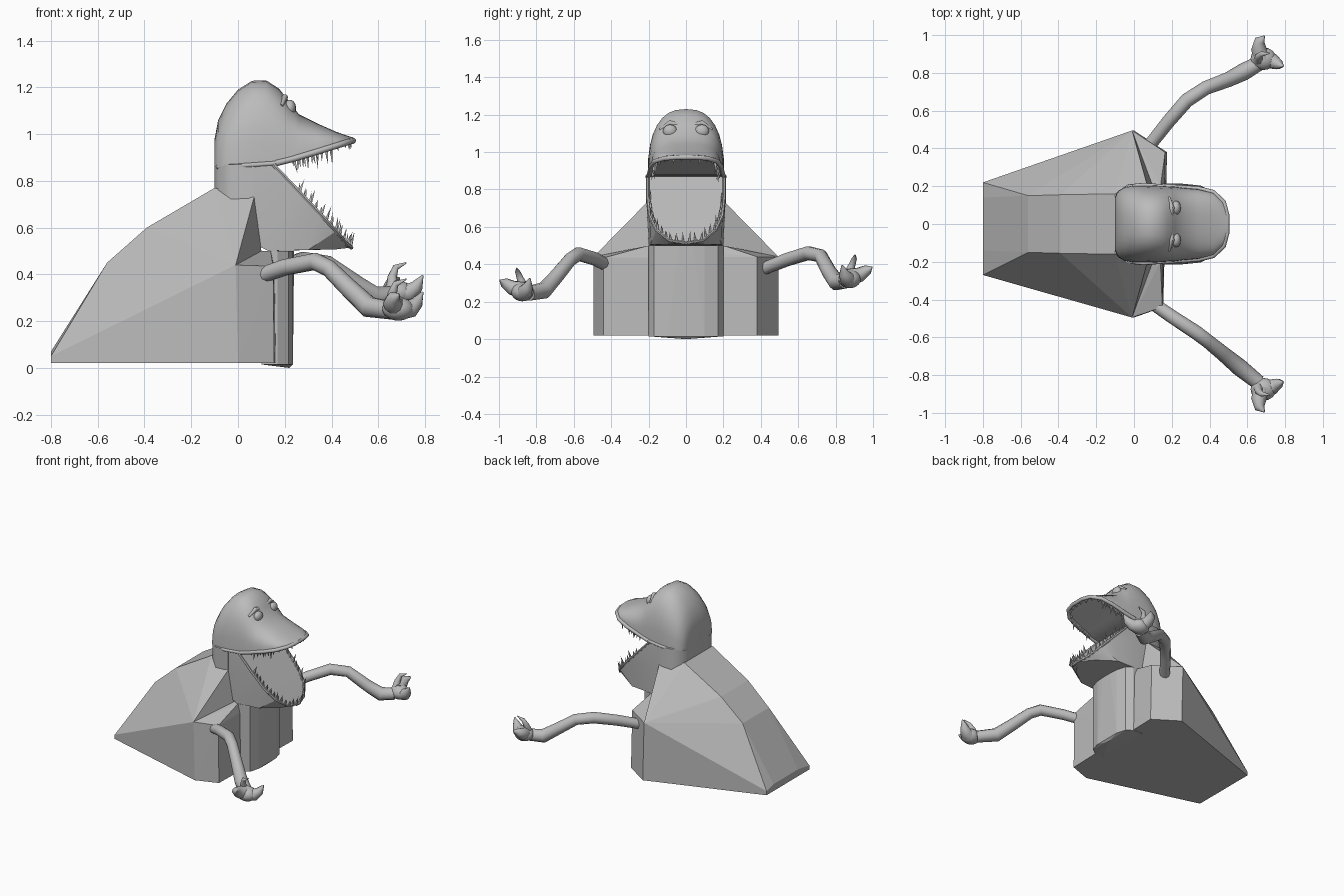
import bpy, bmesh, math, random
from mathutils import Vector

if "Cube" in bpy.data.objects:
    bpy.data.objects.remove(bpy.data.objects["Cube"])
random.seed(4)

grey = bpy.data.materials.new("plain grey")
grey.diffuse_color = (0.5, 0.5, 0.5, 1)
grey.use_nodes = True
grey.node_tree.nodes["Principled BSDF"].inputs["Base Color"].default_value = grey.diffuse_color


def finish(obj, smooth=None):
    obj.data.materials.append(grey)
    bpy.ops.object.select_all(action='DESELECT')
    obj.select_set(True)
    bpy.context.view_layer.objects.active = obj
    if obj.type == 'CURVE':
        bpy.ops.object.convert(target='MESH')
    if smooth:
        bpy.ops.object.shade_smooth_by_angle(angle=math.radians(smooth))
    return obj


def from_bmesh(name, bm, smooth=None):
    bmesh.ops.recalc_face_normals(bm, faces=bm.faces)
    me = bpy.data.meshes.new(name)
    bm.to_mesh(me)
    bm.free()
    obj = bpy.data.objects.new(name, me)
    bpy.context.collection.objects.link(obj)
    return finish(obj, smooth)


def hull(name, pts, smooth=None):
    bm = bmesh.new()
    for p in pts:
        bm.verts.new(p)
    bmesh.ops.convex_hull(bm, input=bm.verts[:])
    loose = [v for v in bm.verts if not v.link_faces]
    bmesh.ops.delete(bm, geom=loose, context='VERTS')
    bmesh.ops.dissolve_limit(bm, angle_limit=0.01, verts=bm.verts[:], edges=bm.edges[:])
    return from_bmesh(name, bm, smooth)


def tube(name, pts, radii, smooth=50, res=3):
    cu = bpy.data.curves.new(name, 'CURVE')
    cu.dimensions = '3D'
    cu.bevel_depth = 1.0
    cu.bevel_resolution = res
    cu.use_fill_caps = True
    sp = cu.splines.new('POLY')
    sp.points.add(len(pts) - 1)
    for p, co, r in zip(sp.points, pts, radii):
        p.co = (*co, 1)
        p.radius = r
    obj = bpy.data.objects.new(name, cu)
    bpy.context.collection.objects.link(obj)
    return finish(obj, smooth)


def ball(name, loc, scale):
    bm = bmesh.new()
    bmesh.ops.create_uvsphere(bm, u_segments=16, v_segments=10, radius=1)
    for v in bm.verts:
        v.co = Vector(v.co[i] * scale[i] + loc[i] for i in range(3))
    return from_bmesh(name, bm, 60)


def both(pts):
    return [(x, s * y, z) for x, y, z in pts for s in (1, -1)]


def whole(path):
    return path + [(x, -y, z) for x, y, z in path[-2::-1]]


def walk(path, n):
    """n evenly spaced points along a polyline"""
    path = [Vector(p) for p in path]
    lens = [(b - a).length for a, b in zip(path, path[1:])]
    for i in range(n):
        d = sum(lens) * (i + 0.5) / n
        for a, b, l in zip(path, path[1:], lens):
            if d <= l:
                yield a.lerp(b, d / l)
                break
            d -= l


# Faceted hunched body
shoulder = both([(0, .495, .02), (-.01, .495, .44)])
hull("body",
     [(-.8, -.27, z) for z in (.02, .05)] + [(-.8, .22, z) for z in (.02, .05)] + shoulder
     + both([(-.8, .14, .07), (-.56, .15, .45), (-.39, .155, .60), (-.1, .16, .77),
             (.07, .205, .735), (.1, .2, .5), (.1, .2, .02)]))

# Front block under the shoulders
hull("front_block", shoulder + [(.155, -.44, .02), (.15, -.44, .435), (.175, .38, .02), (.165, .38, .44)]
     + both([(.155, .2, .02), (.14, .2, .5), (.05, .2, .5)]))

# Rounded chest panel
hull("chest", both([(x, y, z) for z in (.015, .5)
                    for x, y in ((.1, .2), (.17, .2), (.215, .17), (.235, .1))])
     + [(.22, .0, 0), (.24, .04, .5), (.24, -.04, .5)])

# Neck and gaping lower jaw
rim = [(.15, .205, .87), (.25, .205, .765), (.35, .195, .66), (.42, .16, .585),
       (.465, .09, .53), (.485, .0, .515)]
back = [(-.1, .1), (-.085, .16), (-.03, .205), (.1, .21)]
hull("neck_and_lower_jaw", both(rim + [(x, y, z) for x, y in back for z in (.71, .87)]
     + [(.03, .2, .55), (.13, .2, .5), (.3, .19, .505), (.42, .1, .507)]), 25)
tube("lower_gum", whole(rim), [.009] * 11, res=1)

# Collar behind the neck
hull("collar", both([(-.1, .11, .71), (-.1, .11, .87), (-.085, .17, .705), (-.085, .17, .87),
                     (-.03, .212, .695), (-.03, .212, .87), (.07, .214, .735), (.07, .214, .87)]), 40)

# Head with long flat bill: x, underside, top, half width
stations = [(-.1, .86, .98, .14), (-.085, .86, 1.06, .175), (-.05, .865, 1.13, .195),
            (0, .868, 1.19, .205), (.06, .87, 1.228, .205), (.12, .873, 1.23, .203),
            (.175, .878, 1.195, .2), (.215, .885, 1.145, .198), (.26, .9, 1.085, .192),
            (.34, .925, 1.045, .185), (.42, .948, 1.01, .165), (.47, .965, .992, .12),
            (.495, .97, .985, .06)]
bm = bmesh.new()
rings = []
for x, lo, hi, w in stations:
    ring = []
    for i in range(17):
        a = math.pi * i / 16
        c, s = math.cos(a), max(math.sin(a), 0)
        ring.append(bm.verts.new((x, w * math.copysign(abs(c) ** .78, c),
                                  lo + (hi - lo) * s ** .8)))
    rings.append(ring)
for a, b in zip(rings, rings[1:]):
    for i in range(17):
        j = (i + 1) % 17
        bm.faces.new((a[i], a[j], b[j], b[i]))
bm.faces.new(rings[0])
bm.faces.new(rings[-1])
from_bmesh("head", bm, 40)

# Upper lip and head rim
lip = [(.16, .2, .875), (.24, .193, .895), (.34, .187, .925), (.42, .168, .95),
       (.475, .115, .967), (.492, .05, .972)]
tube("upper_lip", lip + [(x, -y, z) for x, y, z in lip[::-1]], [.013] * 12, res=2)
edge = [(.16, .2, .875), (.05, .208, .867), (-.03, .2, .862), (-.085, .16, .86), (-.09, 0, .86)]
tube("head_rim", whole(edge), [.01] * 9, res=2)

# Eyes and brows
for s, side in ((1, "left"), (-1, "right")):
    ball(side + "_eye", (.222, s * .085, 1.112), (.026, .038, .035))
    tube(side + "_brow", [(.2, s * .035, 1.145), (.2, s * .085, 1.157), (.185, s * .14, 1.12)],
         [.008, .014, .008])


# Teeth
def teeth(name, path, n, direction, lo, hi):
    bm = bmesh.new()
    d = Vector(direction).normalized()
    for p in walk(path, n):
        h = random.uniform(lo, hi)
        lean = Vector((random.uniform(-.2, .2), random.uniform(-.15, .15), 0))
        side = d.orthogonal().normalized()
        other = d.cross(side)
        base = [bm.verts.new(p - d * .008 + (side * math.cos(t) + other * math.sin(t)) * .011)
                for t in (0, 1.57, 3.14, 4.71)]
        tip = bm.verts.new(p + (d + lean) * h)
        for i in range(4):
            bm.faces.new((base[i], base[(i + 1) % 4], tip))
        bm.faces.new(base[::-1])
    from_bmesh(name, bm)


low = [(x, y * .95, z) for x, y, z in rim[1:]]
teeth("lower_teeth", whole(low), 26, (.25, 0, 1), .035, .065)
up = [(x - .012, y * .93, z - .008) for x, y, z in lip[1:4]]
for s, side in ((1, "left"), (-1, "right")):
    teeth(side + "_upper_teeth", [(x, s * y, z) for x, y, z in up], 9, (.1, 0, -1), .025, .07)
teeth("front_upper_teeth", whole([(x - .012, y * .93, z - .008) for x, y, z in lip[3:]] + [(.48, 0, .965)]),
      8, (.1, 0, -1), .012, .03)

# Arms and clawed hands
arms = {
    "left": (1, 0, [(.07, .40, .37), (.18, .54, .425), (.28, .655, .46), (.38, .72, .445),
                    (.5, .765, .36), (.58, .805, .305), (.66, .85, .31)]),
    "right": (-1, -.07, [(.07, -.40, .385), (.2, -.49, .43), (.33, -.575, .455), (.39, -.62, .425),
                         (.47, -.685, .345), (.56, -.76, .26), (.66, -.84, .245)]),
}
fingers = [
    [(.68, .87, .33), (.66, .93, .345), (.665, .97, .37), (.69, .995, .385)],
    [(.69, .87, .32), (.74, .86, .325), (.765, .845, .35), (.79, .835, .395)],
    [(.66, .86, .33), (.66, .885, .39), (.675, .90, .43), (.72, .905, .45)],
]
for side, (s, dz, path) in arms.items():
    tube(side + "_arm", path, [.034, .036, .038, .037, .04, .046, .04])
    ball(side + "_palm", (.685, s * .875, .322 + dz), (.068, .06, .05))
    for i, f in enumerate(fingers):
        tube(f"{side}_claw_{i + 1}", [(x, s * y, z + dz) for x, y, z in f],
             [.048, .04, .028, .004] if i < 2 else [.03, .02, .014, .003])
